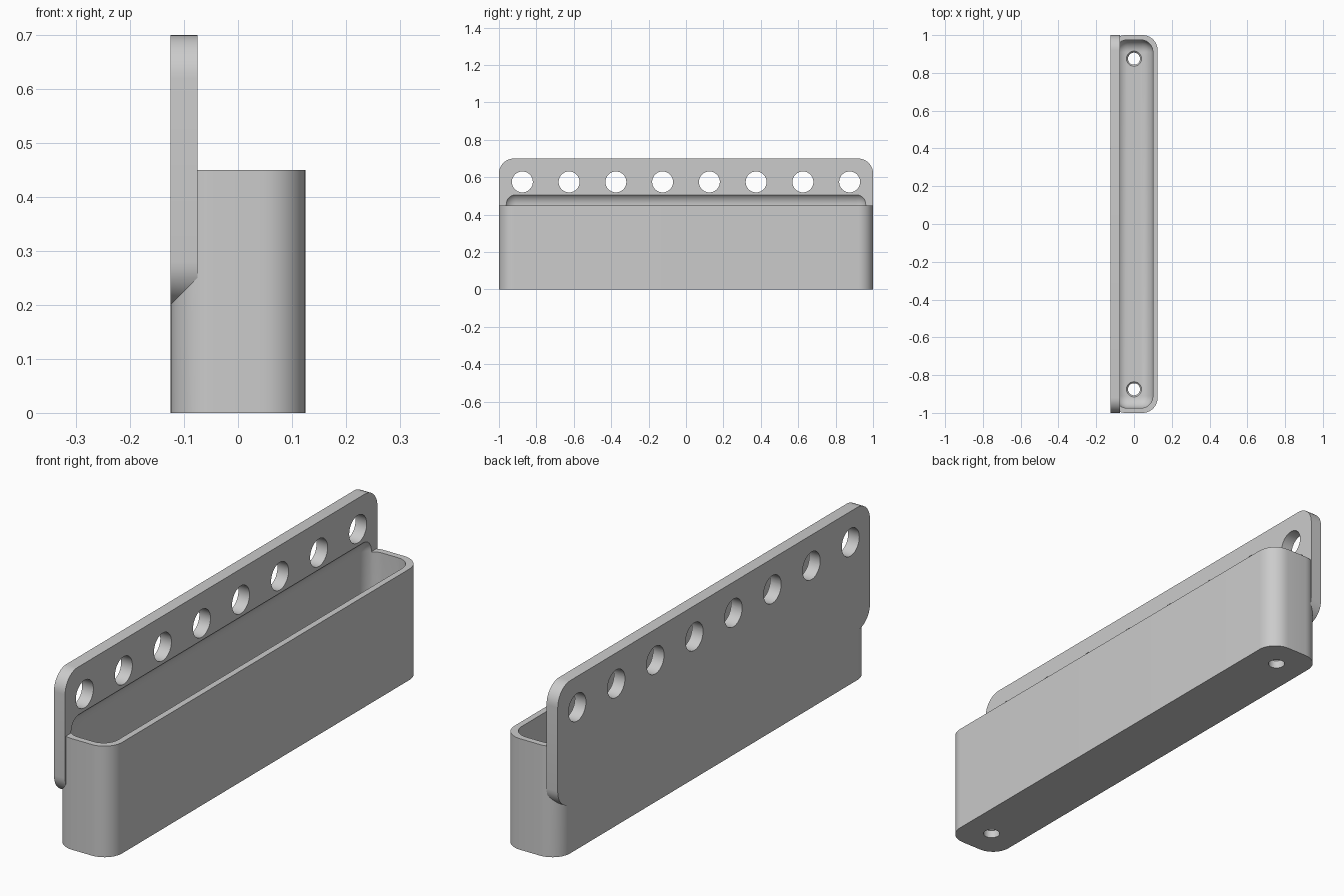
import bpy, bmesh
from math import pi, sin, cos
from mathutils import Matrix, Vector

old = bpy.data.objects.get("Cube")
if old:
    bpy.data.objects.remove(old, do_unlink=True)

grey = bpy.data.materials.new("plain grey")
grey.use_nodes = True
colour = (0.6, 0.6, 0.6, 1)
grey.diffuse_color = colour
grey.node_tree.nodes["Principled BSDF"].inputs["Base Color"].default_value = colour


def make_object(name, bm):
    bmesh.ops.recalc_face_normals(bm, faces=bm.faces)
    mesh = bpy.data.meshes.new(name)
    bm.to_mesh(mesh)
    bm.free()
    mesh.materials.append(grey)
    obj = bpy.data.objects.new(name, mesh)
    bpy.context.collection.objects.link(obj)
    return obj


def rounded_box(name, low, high, radius, axis=None, segments=10):
    """Box with rounded edges: those along one axis, or all of them."""
    low, high = Vector(low), Vector(high)
    bm = bmesh.new()
    bmesh.ops.create_cube(bm, size=1)
    bmesh.ops.scale(bm, vec=high - low, verts=bm.verts)
    bmesh.ops.translate(bm, vec=(low + high) / 2, verts=bm.verts)
    edges = [e for e in bm.edges if axis is None
             or abs((e.verts[0].co - e.verts[1].co).normalized()[axis]) > 0.9]
    bmesh.ops.bevel(bm, geom=edges, offset=radius, segments=segments,
                    profile=0.5, affect='EDGES')
    return make_object(name, bm)


def cone_cutter(name, centre, r1, r2, depth, rotation=Matrix()):
    bm = bmesh.new()
    bmesh.ops.create_cone(bm, cap_ends=True, segments=40, radius1=r1, radius2=r2,
                          depth=depth, matrix=Matrix.Translation(centre) @ rotation)
    obj = make_object(name, bm)
    obj.hide_render = True
    return obj


def combine(target, tool, operation):
    mod = target.modifiers.new("boolean", 'BOOLEAN')
    mod.operation, mod.solver, mod.object = operation, 'EXACT', tool
    bpy.context.view_layer.objects.active = target
    bpy.ops.object.modifier_apply(modifier=mod.name)
    bpy.data.objects.remove(tool, do_unlink=True)


# Bin body joined to the tall back plate
wall_bin = rounded_box("wall_bin", (-0.125, -1, 0), (0.125, 1, 0.45), 0.08, axis=2)
plate = rounded_box("back_plate", (-0.125, -1, 0.2), (-0.075, 1, 0.7), 0.08, axis=0)
combine(wall_bin, plate, 'UNION')

# Rounded cavity, reaching a little way into the plate
floor = 0.04
cavity = rounded_box("cavity_cutter", (-0.1, -0.975, floor), (0.1, 0.975, 0.52), 0.065)
combine(wall_bin, cavity, 'DIFFERENCE')

# Row of mounting holes through the plate
for i in range(8):
    hole = cone_cutter("plate_hole_cutter", (-0.1, -0.875 + i * 0.25, 0.575),
                       0.056, 0.056, 0.1, Matrix.Rotation(pi / 2, 4, 'Y'))
    combine(wall_bin, hole, 'DIFFERENCE')

# Countersunk screw holes in the floor
for y in (-0.875, 0.875):
    hole = cone_cutter("screw_hole_cutter", (0, y, 0), 0.032, 0.032, 0.3)
    combine(wall_bin, hole, 'DIFFERENCE')
    sink = cone_cutter("countersink_cutter", (0, y, floor + 0.01), 0.025, 0.075, 0.05)
    combine(wall_bin, sink, 'DIFFERENCE')

# Smooth curves, sharp edges
bpy.ops.object.select_all(action='DESELECT')
wall_bin.select_set(True)
bpy.context.view_layer.objects.active = wall_bin
bpy.ops.object.shade_smooth_by_angle(angle=pi / 6)
